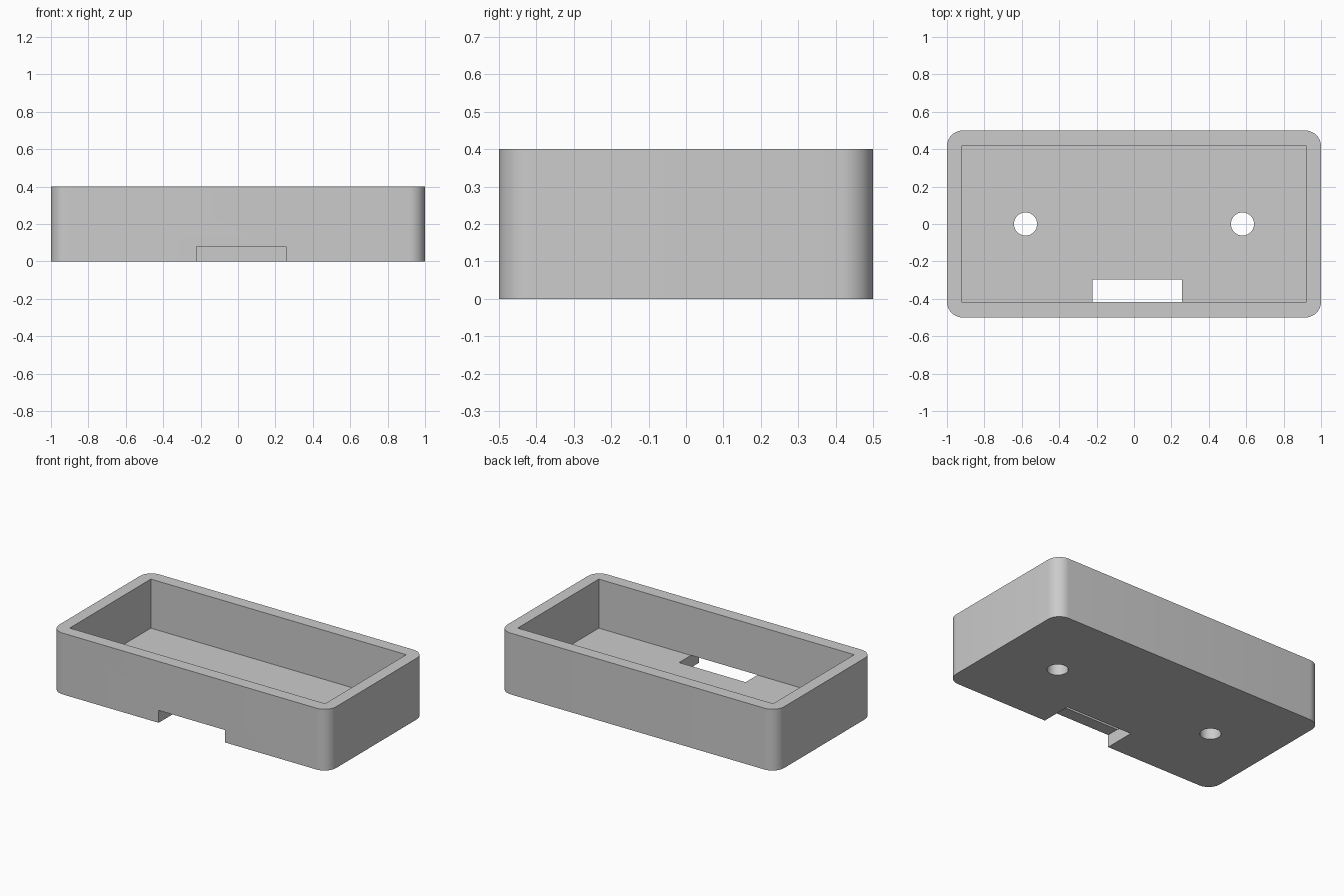
import bpy
import bmesh

cube = bpy.data.objects.get("Cube")
if cube:
    bpy.data.objects.remove(cube, do_unlink=True)

grey = bpy.data.materials.new("light grey")
grey.use_nodes = True
colour = (0.6, 0.6, 0.6, 1)
grey.diffuse_color = colour
grey.node_tree.nodes["Principled BSDF"].inputs["Base Color"].default_value = colour


def box(name, low, high, corner=0):
    """Box between two points, with optional rounded vertical edges."""
    bm = bmesh.new()
    bmesh.ops.create_cube(bm, size=1)
    for v in bm.verts:
        v.co = [l + (c + 0.5) * (h - l) for c, l, h in zip(v.co, low, high)]
    if corner:
        upright = [e for e in bm.edges
                   if abs(e.verts[0].co.z - e.verts[1].co.z) > 0.1]
        bmesh.ops.bevel(bm, geom=upright, offset=corner, segments=10,
                        profile=0.5, affect='EDGES')
    mesh = bpy.data.meshes.new(name)
    bm.to_mesh(mesh)
    bm.free()
    mesh.materials.append(grey)
    obj = bpy.data.objects.new(name, mesh)
    bpy.context.collection.objects.link(obj)
    return obj


def drill(name, x):
    bpy.ops.mesh.primitive_cylinder_add(vertices=40, radius=0.062, depth=0.4,
                                        location=(x, 0, 0))
    obj = bpy.context.object
    obj.name = name
    obj.data.materials.append(grey)
    return obj


# Rounded outer body
tray = box("tray", (-1, -0.5, 0), (1, 0.5, 0.4), corner=0.085)

# Open cavity, cable slot under the front wall, and two floor holes
cutters = [
    box("cavity_cutter", (-0.922, -0.418, 0.08), (0.922, 0.418, 0.6)),
    box("slot_cutter", (-0.223, -0.6, -0.1), (0.257, -0.296, 0.081)),
    drill("right_hole_cutter", -0.58),
    drill("left_hole_cutter", 0.58),
]
for cutter in cutters:
    cutter.hide_render = True
    cut = tray.modifiers.new(cutter.name, 'BOOLEAN')
    cut.operation = 'DIFFERENCE'
    cut.solver = 'EXACT'
    cut.object = cutter

# Apply the cuts and drop the cutters
bpy.ops.object.select_all(action='DESELECT')
tray.select_set(True)
bpy.context.view_layer.objects.active = tray
for cutter in cutters:
    bpy.ops.object.modifier_apply(modifier=cutter.name)
for cutter in cutters:
    bpy.data.objects.remove(cutter, do_unlink=True)

# Smooth rounded corners and holes, sharp edges elsewhere
bpy.ops.object.shade_smooth_by_angle(angle=0.6)
